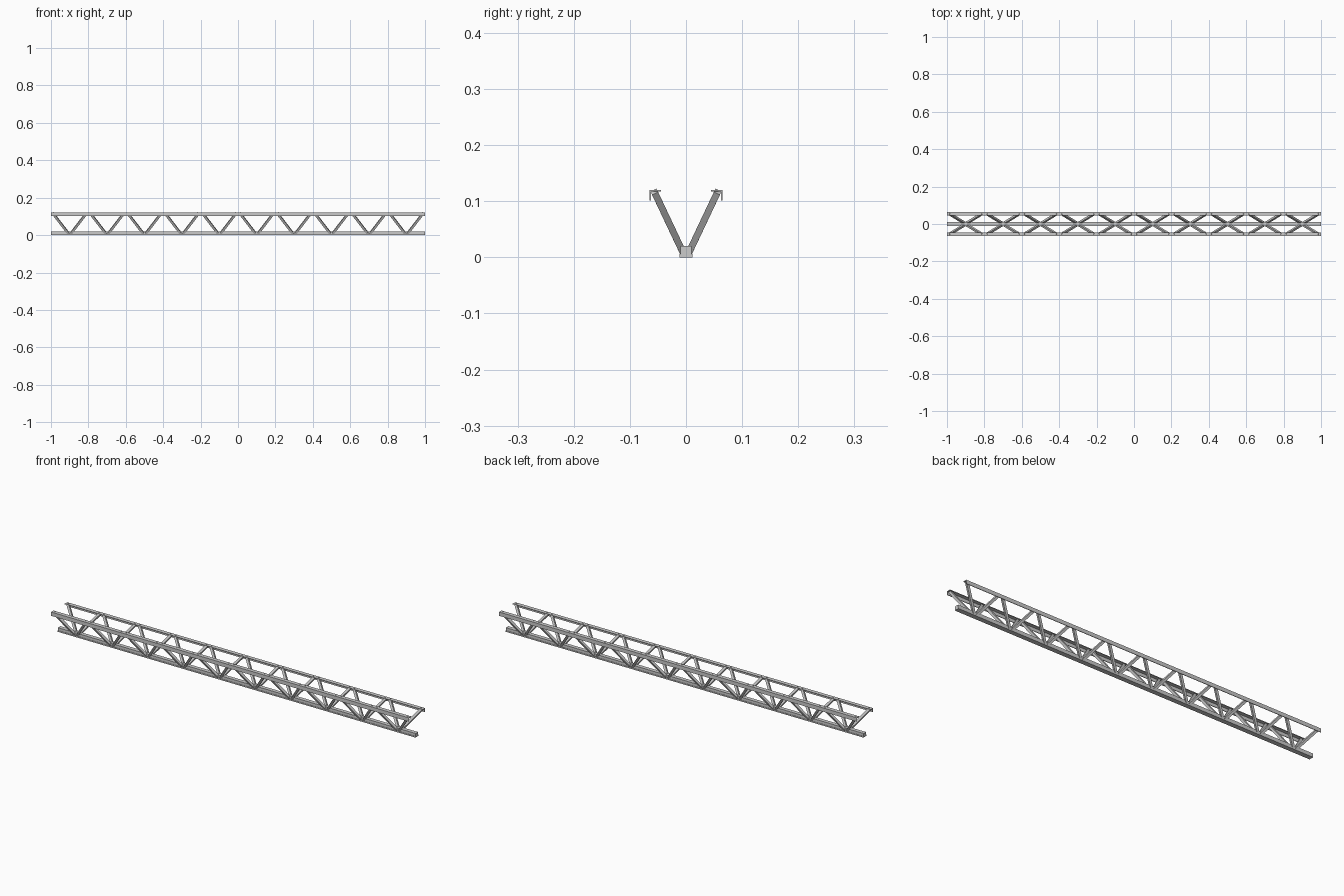
import bpy, bmesh
from mathutils import Vector, Matrix

if "Cube" in bpy.data.objects:
    bpy.data.objects.remove(bpy.data.objects["Cube"])


def finish(name, bm):
    bmesh.ops.recalc_face_normals(bm, faces=bm.faces)
    me = bpy.data.meshes.new(name)
    bm.to_mesh(me)
    bm.free()
    ob = bpy.data.objects.new(name, me)
    bpy.context.collection.objects.link(ob)
    return ob


def extrude_profile(name, pts):
    """Run a closed (y, z) profile along the full length."""
    bm = bmesh.new()
    f = bm.faces.new([bm.verts.new((-1, y, z)) for y, z in pts])
    new = bmesh.ops.extrude_face_region(bm, geom=[f], use_keep_orig=True)["geom"]
    bmesh.ops.translate(bm, vec=(2, 0, 0), verts=[v for v in new if isinstance(v, bmesh.types.BMVert)])
    return finish(name, bm)


def add_bar(bm, a, b, side, width, depth):
    """Square bar from a to b; side is the direction of its width."""
    a, b = Vector(a), Vector(b)
    d = (b - a).normalized()
    n = d.cross(side).normalized()
    s = n.cross(d)
    rot = Matrix((s, n, d)).transposed().to_4x4()
    size = Matrix.Diagonal((width, depth, (b - a).length, 1))
    bmesh.ops.create_cube(bm, size=1, matrix=Matrix.Translation((a + b) / 2) @ rot @ size)


# Bottom chord: square bar with small foot flanges
extrude_profile("bottom_chord", [(-.012, 0), (.012, 0), (.012, .006), (.01, .006),
                                 (.01, .02), (-.01, .02), (-.01, .006), (-.012, .006)])

for label, s in (("front", -1), ("back", 1)):
    # Top chord: angle section with the leg on the outside
    pts = [(.045, .12), (.065, .12), (.065, .101), (.062, .101), (.062, .117), (.045, .117)]
    extrude_profile(label + "_top_chord", [(s * y, z) for y, z in pts])

    # Zigzag web in the leaning plane
    bm = bmesh.new()
    for i in range(10):
        x = -.9 + .2 * i
        for k in (-1, 1):
            add_bar(bm, (x + k * .006, s * .005, .008), (x + k * .09, s * .0565, .117),
                    Vector((0, s * .9, -.43)), .012, .012)
    finish(label + "_web_bars", bm)
